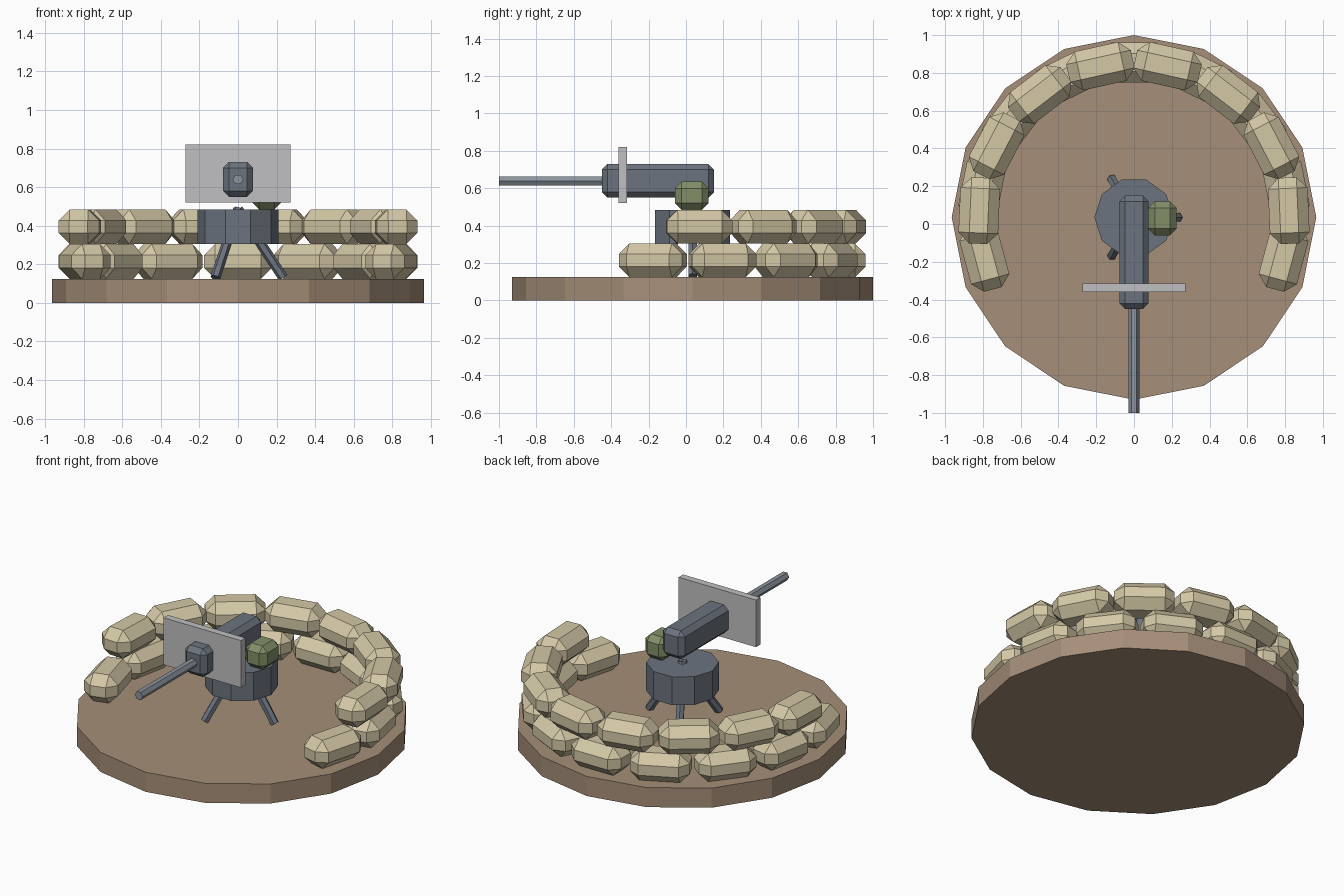
import bpy, bmesh, math
from mathutils import Vector, Matrix

if "Cube" in bpy.data.objects:
    bpy.data.objects.remove(bpy.data.objects["Cube"])

CY = 0.035  # y of the emplacement's centre


def material(name, rgb):
    m = bpy.data.materials.new(name)
    lin = [((c / 255 + 0.055) / 1.055) ** 2.4 for c in rgb]
    m.diffuse_color = (*lin, 1)
    m.use_nodes = True
    m.node_tree.nodes["Principled BSDF"].inputs["Base Color"].default_value = m.diffuse_color
    return m


EARTH = material("earth brown", (166, 143, 121))
CANVAS = material("sand canvas", (212, 200, 166))
STEEL = material("dark steel", (108, 116, 127))
BARREL = material("barrel steel", (140, 148, 158))
GREY = material("light grey", (192, 192, 194))
GREEN = material("olive green", (130, 143, 104))


def finish(bm, name, mat, matrix=Matrix()):
    bm.transform(matrix)
    mesh = bpy.data.meshes.new(name)
    bm.to_mesh(mesh)
    bm.free()
    mesh.materials.append(mat)
    ob = bpy.data.objects.new(name, mesh)
    bpy.context.collection.objects.link(ob)
    return ob


def box(name, size, loc, mat, bevel=0, turn=0):
    """Box with an optional one-step chamfer, turned about z."""
    bm = bmesh.new()
    bmesh.ops.create_cube(bm, size=1, matrix=Matrix.Diagonal((*size, 1)))
    if bevel:
        bmesh.ops.bevel(bm, geom=bm.edges[:], offset=bevel, segments=1,
                        profile=0.5, affect='EDGES')
    return finish(bm, name, mat, Matrix.Translation(loc) @ Matrix.Rotation(turn, 4, 'Z'))


def rod(name, sides, radius, start, end, mat, spin=0):
    """Flat-sided cylinder between two points."""
    a, b = Vector(start), Vector(end)
    bm = bmesh.new()
    bmesh.ops.create_cone(bm, cap_ends=True, segments=sides, radius1=radius,
                          radius2=radius, depth=(b - a).length)
    rot = (b - a).to_track_quat('Z', 'Y').to_matrix().to_4x4()
    return finish(bm, name, mat,
                  Matrix.Translation((a + b) / 2) @ rot @ Matrix.Rotation(spin, 4, 'Z'))


# round earth platform
rod("platform", 16, 0.965, (0, CY, 0), (0, CY, 0.125), EARTH)

# two staggered rows of sandbags, open towards the front
for row, count, step, z in (("lower", 9, 26.25, 0.215), ("upper", 8, 25.0, 0.395)):
    for i in range(count):
        a = math.radians(90 + (i - (count - 1) / 2) * step)
        box(f"{row}_sandbag_{i + 1}", (0.21, 0.35, 0.18),
            (0.82 * math.cos(a), CY + 0.82 * math.sin(a), z), CANVAS, 0.057, a)

# ten-sided mount on three splayed legs that meet at its top
rod("mount", 10, 0.21, (0, CY, 0.305), (0, CY, 0.485), STEEL, math.pi / 2)
for i in range(3):
    a = math.radians(120 * i)
    rod(f"leg_{i + 1}", 6, 0.026, (0, CY, 0.485),
        (0.235 * math.cos(a), CY + 0.235 * math.sin(a), 0.13), STEEL)

# gun
box("gun_body", (0.155, 0.6, 0.18), (0, -0.15, 0.64), STEEL, 0.03)
rod("gun_barrel", 6, 0.028, (0, -0.42, 0.64), (0, -1, 0.64), BARREL, math.pi / 2)
box("shield", (0.546, 0.045, 0.3), (0, -0.338, 0.67), GREY)
box("ammo_box", (0.15, 0.18, 0.15), (0.15, 0.03, 0.56), GREEN, 0.035)
